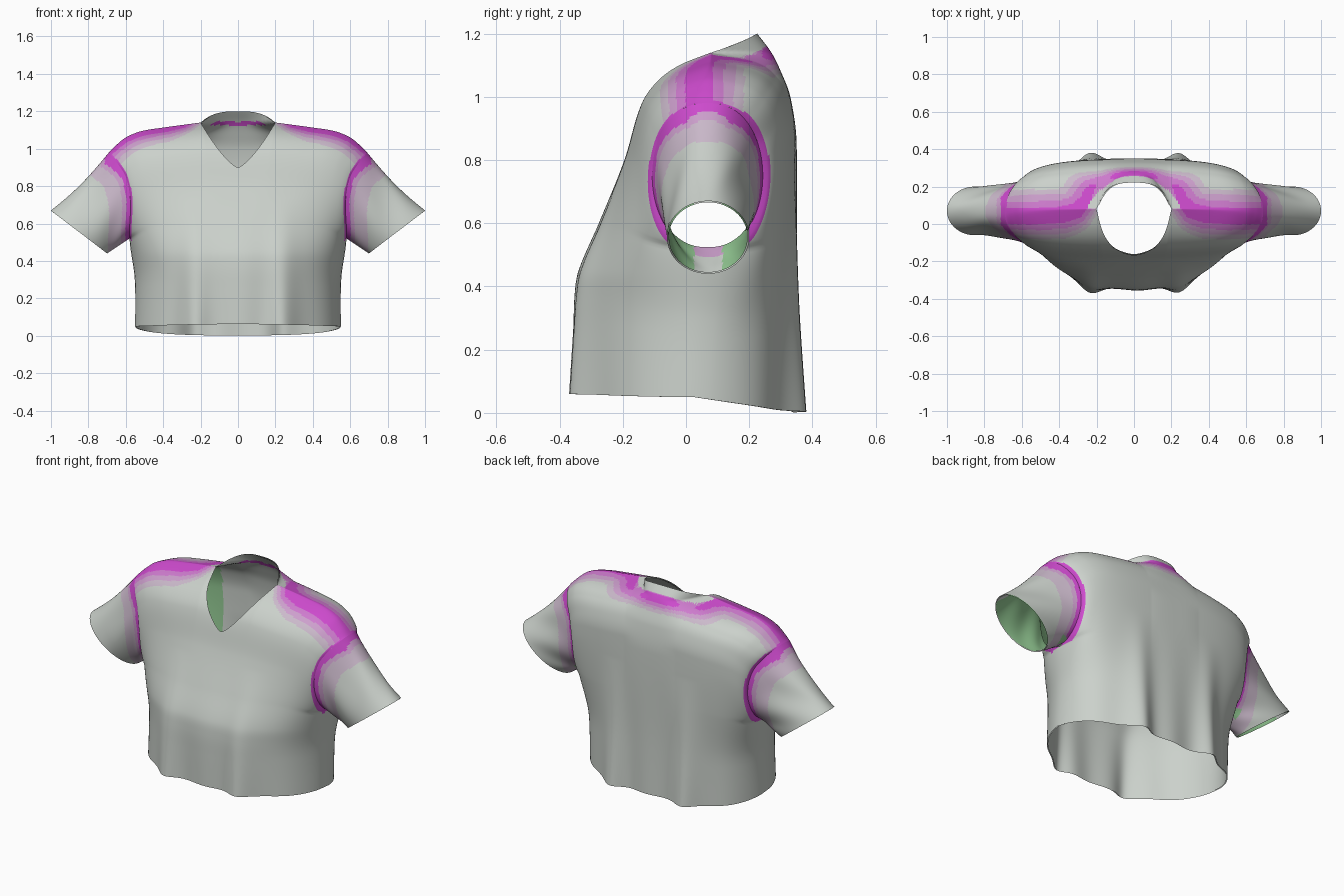
import bpy, bmesh, math
from mathutils import Vector

if "Cube" in bpy.data.objects:
    bpy.data.objects.remove(bpy.data.objects["Cube"])

# ---- flat colours
COLOURS = [("cloth_grey", (0.60, 0.64, 0.60)), ("magenta", (0.62, 0.07, 0.62)),
           ("pink_mid", (0.62, 0.20, 0.62)), ("pink_light", (0.61, 0.35, 0.61)),
           ("pink_pale", (0.60, 0.49, 0.60)), ("lining_green", (0.29, 0.58, 0.29))]
MATS = []
for n, c in COLOURS:
    m = bpy.data.materials.new(n)
    m.diffuse_color = (*c, 1)
    m.use_nodes = True
    m.node_tree.nodes["Principled BSDF"].inputs["Base Color"].default_value = m.diffuse_color
    MATS.append(m)
GREY, MAGENTA, MID, LIGHT, PALE, GREEN = range(6)


def curve(pts, x):
    """Smooth interpolation through (x, value) pairs."""
    if x <= pts[0][0]:
        return pts[0][1]
    if x >= pts[-1][0]:
        return pts[-1][1]
    i = max(k for k in range(len(pts) - 1) if pts[k][0] <= x)
    slope = lambda a, b: (pts[b][1] - pts[a][1]) / (pts[b][0] - pts[a][0])
    h = pts[i + 1][0] - pts[i][0]
    t = (x - pts[i][0]) / h
    m0 = slope(max(i - 1, 0), i + 1)
    m1 = slope(i, min(i + 2, len(pts) - 1))
    return ((2 * t**3 - 3 * t**2 + 1) * pts[i][1] + (t**3 - 2 * t**2 + t) * h * m0
            + (3 * t**2 - 2 * t**3) * pts[i + 1][1] + (t**3 - t**2) * h * m1)


# ---- profiles
WIDTH = [(0.0, .55), (.3, .552), (.52, .58), (.72, .575), (.85, .60), (.93, .65), (.98, .69)]
SHOULDER = [(.2, 1.14), (.4, 1.113), (.52, 1.093), (.6, 1.06), (.65, 1.02), (.69, .98)]
FRONT = [(0, -.35), (.25, -.352), (.37, -.35), (.45, -.338), (.6, -.275), (.8, -.195), (.98, -.14),
         (1.05, -.09), (1.1, -.02), (1.14, .08)]
BACK_MID = [(0, .345), (.3, .345), (.85, .35), (1.0, .33), (1.08, .30), (1.14, .27), (1.2, .225)]
BACK_SIDE = [(0, .345), (.3, .345), (.9, .345), (1.0, .325), (1.06, .29), (1.11, .22), (1.14, .08)]
NECK, TOP = .2, .69
SN = NECK / TOP
ARM_LO, ARM_HI, ARM_Y, ARM_R = .52, .98, .068, .175


def arm_y(z, side):
    """y of the side seam / armhole edge (side -1 front, +1 back)."""
    if z < ARM_LO:
        return .02 + (ARM_Y - .02) * z / ARM_LO
    c = (.75 - z) / .23
    return ARM_Y + side * ARM_R * math.sqrt(max(0, 1 - c * c)) ** .85


def panel_edge(z, side, a):
    """Armhole edge, relaxed away from the seam so no crease crosses the panel."""
    k = max(0, min(1, (z - .25) / .5))
    mid = .02 + (ARM_Y - .02) * min(1, z / ARM_LO)
    soft = mid + side * ARM_R * k * k * (3 - 2 * k) if z < .75 else arm_y(z, side)
    w = a ** 22
    return w * arm_y(z, side) + (1 - w) * soft


def body_point(s, t, side):
    a = abs(s)
    pf = max(0, 1 - a**2.6) ** .6
    p = pf if side < 0 else max(0, 1 - a**3) ** .5
    neck = a < SN
    if not neck:
        zt = curve(SHOULDER, a * TOP)
    elif side < 0:
        zt = .9 + .24 * (a / SN) ** 1.4
    else:
        zt = 1.14 + .06 * (1 - (a / SN) ** 3)
    zb = .05 + .012 * (1 - a * a) if side < 0 else .05 - .048 * p
    z = zb + (zt - zb) * t
    ze = .05 + .93 * t
    x = s * curve(WIDTH, ze)
    zeff = z if neck else z + (1.14 - zt) * t**3
    if side < 0:
        y = curve(FRONT, zeff)
    else:
        w = min(1, (a / SN) ** 3)
        y = w * curve(BACK_SIDE, zeff) + (1 - w) * curve(BACK_MID, zeff)
    e = panel_edge(ze, side, a)
    y = e + (y - e) * p
    low = max(0, 1 - z / .75) ** 1.2
    # soft hanging folds near the hem
    y += side * low * p * (.045 * math.exp(-((abs(x) - .24) / .07) ** 2) + .006 * math.sin(26 * x + 1))
    if t == 1 and not neck:
        y = ARM_Y + .012 * pf
    return Vector((x, y, z))


# ---- colour rules
HALF = [(.70, .04, .97), (.65, .04, 1.02), (.55, .04, 1.075), (.4, .045, 1.11), (.31, .065, 1.125),
        (.265, .12, 1.14), (.23, .2, 1.14), (.14, .262, 1.14), (0, .277, 1.14)]
PATH = [Vector(p) for p in HALF]
NECK_EDGE = [body_point(SN * k / 12, 1, 1) for k in range(13)]


def seg_dist(p, a, b):
    d = b - a
    return (p - a - d * max(0, min(1, (p - a).dot(d) / d.dot(d)))).length


def band(d, stops, cols):
    return next((c for s, c in zip(stops, cols) if d < s), GREY)


def body_rule(p, inner):
    q = Vector((abs(p.x), p.y, p.z))
    if inner:
        if q.x > .33 and .5 < q.z < 1.02:
            return GREEN
        return MAGENTA if q.z > 1.125 and q.z < 1.145 and q.y > .2 else GREY
    if q.z > ARM_LO - .01 and q.x > curve(WIDTH, q.z) - .011 and q.z < .99:
        return MAGENTA
    if q.z < .85:
        return GREY
    if q.y > .085 and min(seg_dist(q, NECK_EDGE[i], NECK_EDGE[i + 1]) for i in range(12)) < .05:
        return GREY
    d = min(seg_dist(q, PATH[i], PATH[i + 1]) for i in range(len(PATH) - 1))
    k = .52 + .48 * max(0, min(1, (q.x - .15) / .2))
    return band(d / k, (.046, .08, .112, .145), (MAGENTA, MID, LIGHT, PALE))


def finish(name, bm, rule, inner):
    """Weld, optionally turn into the lining just inside, colour and link."""
    bmesh.ops.remove_doubles(bm, verts=bm.verts, dist=.0004)
    bm.normal_update()
    if inner:
        for v, n in [(v, v.normal.copy()) for v in bm.verts]:
            v.co -= n * .005
        bmesh.ops.reverse_faces(bm, faces=bm.faces)
    for f in bm.faces:
        f.material_index = rule(f.calc_center_median(), inner)
        f.smooth = True
    me = bpy.data.meshes.new(name)
    bm.to_mesh(me)
    bm.free()
    for m in MATS:
        me.materials.append(m)
    bpy.context.collection.objects.link(bpy.data.objects.new(name, me))


def grid(bm, fn, nu, nv, flip):
    g = [[bm.verts.new(fn(i / nu, j / nv)) for j in range(nv + 1)] for i in range(nu + 1)]
    for i in range(nu):
        for j in range(nv):
            q = [g[i][j], g[i + 1][j], g[i + 1][j + 1], g[i][j + 1]]
            bm.faces.new(q[::-1] if flip else q)


# ---- body: front and back panels joined at the side and shoulder seams
for name, inner in (("shirt_body", False), ("body_lining", True)):
    bm = bmesh.new()
    for side in (-1, 1):
        fn = lambda u, v, sd=side: body_point(
            math.sin(math.pi * (u - .5)) * .45 + (2 * u - 1) * .55, 1 - (1 - v) ** 1.8, sd)
        grid(bm, fn, 100 if inner else 180, 60 if inner else 120, side > 0)
    finish(name, bm, body_rule, inner)


# ---- sleeves: lofted from the armhole to the slanted cuff
def sleeve_point(u, v, sx):
    a = 2 * math.pi * u
    c, sn = math.cos(a), math.sin(a)
    z0 = .75 - .23 * c
    start = Vector((curve(WIDTH, z0), arm_y(z0, -1 if sn > 0 else 1), z0))
    k = (1 - c) / 2
    end = Vector((.70 + .30 * k, .07 - .13 * sn, .44 + .23 * k))
    p = start.lerp(end, v)
    p.y = start.y + (end.y - start.y) * (1 - (1 - v) ** 2.5)
    p.z -= .02 * math.sin(math.pi * v) * k
    # slight wrinkles
    p.y += .005 * math.sin(math.pi * v) * math.sin(5 * a + 6 * v)
    p.x *= sx
    return p


def sleeve_rule(p, inner):
    x = abs(p.x)
    d = x - curve(WIDTH, min(.98, p.z + .55 * max(0, x - .6)))
    if inner:
        if p.z < .85 and abs(p.y - .07) > .045:
            return GREEN
        return LIGHT if p.z < .53 and x < .63 else GREY
    if p.z < .53 and x < .63 and p.y > .1:
        return GREEN
    return band(d, (.022, .045, .08, .115), (MAGENTA, LIGHT, PALE, PALE))


for side, sx in (("right", 1), ("left", -1)):
    for part, inner in (("sleeve", False), ("sleeve_lining", True)):
        bm = bmesh.new()
        grid(bm, lambda u, v: sleeve_point(u, v, sx), 120, 56, sx > 0)
        bm.normal_update()
        # make the outside face away from the sleeve's axis
        out = sum(f.normal.dot(f.calc_center_median() - Vector((.75 * sx, .07, .68))) for f in bm.faces)
        if out < 0:
            bmesh.ops.reverse_faces(bm, faces=bm.faces)
        finish(side + "_" + part, bm, sleeve_rule, inner)
